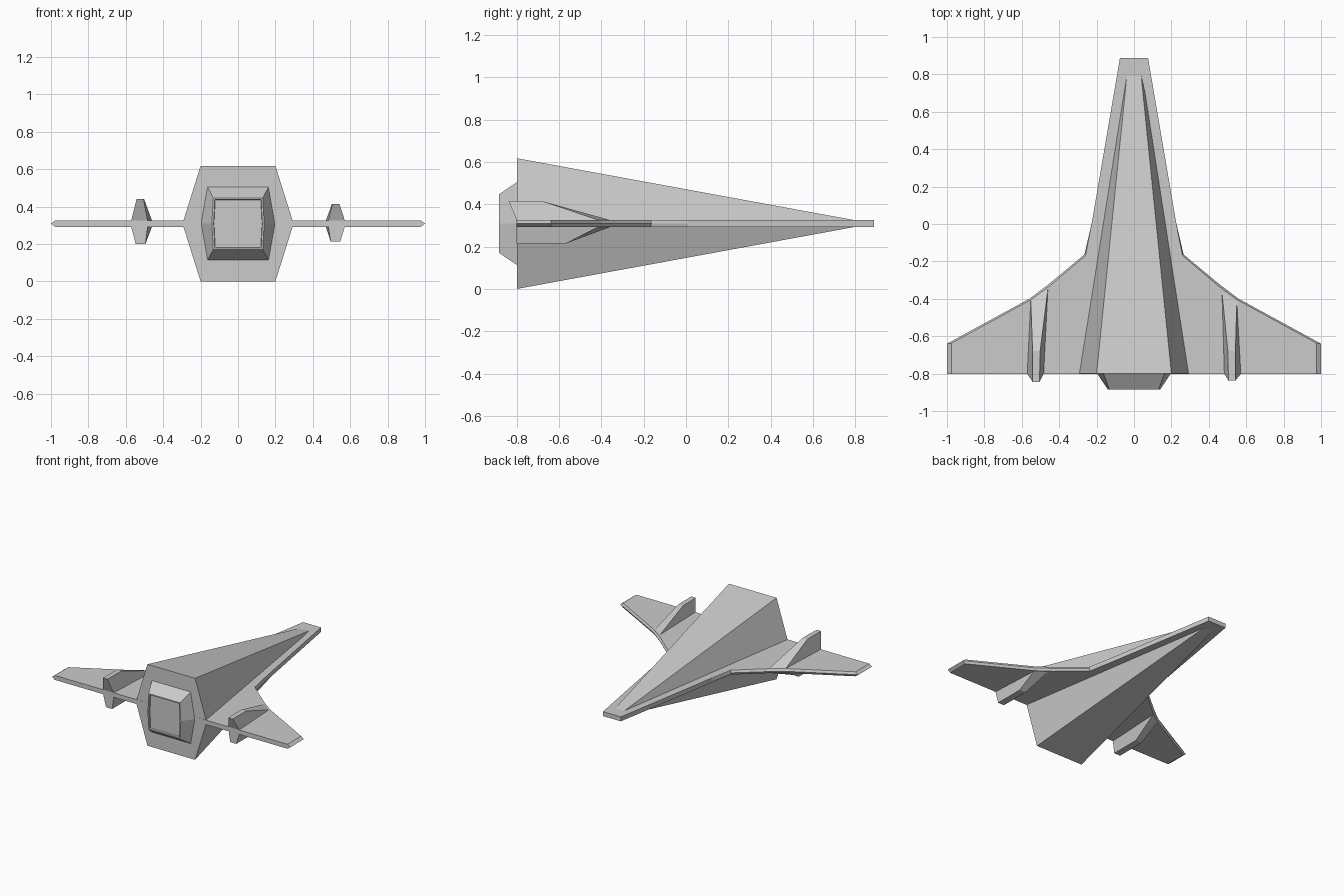
import bpy, bmesh

if "Cube" in bpy.data.objects:
    bpy.data.objects.remove(bpy.data.objects["Cube"])

MID = 0.309   # height of the wing plane
HALF = 0.017  # half thickness of the wing plate


def loft(name, rings):
    """Skin a list of equal-length rings and cap both ends."""
    bm = bmesh.new()
    loops = [[bm.verts.new(p) for p in ring] for ring in rings]
    n = len(loops[0])
    for a, b in zip(loops, loops[1:]):
        for i in range(n):
            j = (i + 1) % n
            bm.faces.new((a[i], a[j], b[j], b[i]))
    bm.faces.new(loops[0])
    bm.faces.new(loops[-1])
    bmesh.ops.recalc_face_normals(bm, faces=bm.faces)
    mesh = bpy.data.meshes.new(name)
    bm.to_mesh(mesh)
    bm.free()
    obj = bpy.data.objects.new(name, mesh)
    bpy.context.collection.objects.link(obj)
    return obj


def hexagon(y, x_flat, x_mid, h):
    """Upright six-sided cross-section at depth y."""
    pts = [(x_flat, h), (x_mid, 0), (x_flat, -h), (-x_flat, -h), (-x_mid, 0), (-x_flat, h)]
    return [(x, y, MID + z) for x, z in pts]


def mirrored_outline(half, z):
    left = [(-x, y) for x, y in reversed(half)]
    return [(x, y, z) for x, y in half + left]


# Fuselage: hexagonal wedge tapering to the nose
loft("fuselage", [hexagon(-0.8, 0.2, 0.297, MID), hexagon(0.795, 0.038, 0.05, 0.0165)])

# Wing plate with a sharpened leading edge and tips
rim = [(0.075, 0.888), (0.225, 0.01), (0.265, -0.163), (0.46, -0.325),
       (0.56, -0.4), (1.0, -0.64), (1.0, -0.801)]
face = [(0.075, 0.888), (0.225, 0.01), (0.259, -0.168), (0.452, -0.332),
        (0.553, -0.406), (0.977, -0.638), (0.977, -0.801)]
loft("wing_plate", [mirrored_outline(face, MID - HALF),
                    mirrored_outline(rim, MID),
                    mirrored_outline(face, MID + HALF)])

# Engine nozzle with a shallow recess
loft("engine_nozzle", [hexagon(-0.795, 0.165, 0.2, 0.199),
                       hexagon(-0.885, 0.132, 0.14, 0.138),
                       hexagon(-0.885, 0.124, 0.13, 0.129),
                       hexagon(-0.872, 0.122, 0.128, 0.127)])


# Wing fins: wedge above and below the plate, the left one slightly larger
def fin(name, side, inner_front, outer_front, top, bottom, back):
    def ring(pts, z):
        return [(side * x, y, z) for x, y in pts]
    root = [inner_front, outer_front, (0.571, -0.801), (0.483, -0.801)]
    upper = [(0.502, -0.68), (0.542, -0.68), (0.542, back), (0.505, back)]
    lower = [(0.495, -0.57), (0.547, -0.57), (0.547, -0.801), (0.495, -0.801)]
    loft(name, [ring(lower, bottom), ring(root, MID - HALF),
                ring(root, MID + HALF), ring(upper, top)])


fin("right_fin", 1, (0.47, -0.36), (0.55, -0.415), 0.415, 0.214, -0.838)
fin("left_fin", -1, (0.46, -0.342), (0.552, -0.41), 0.44, 0.2, -0.845)
